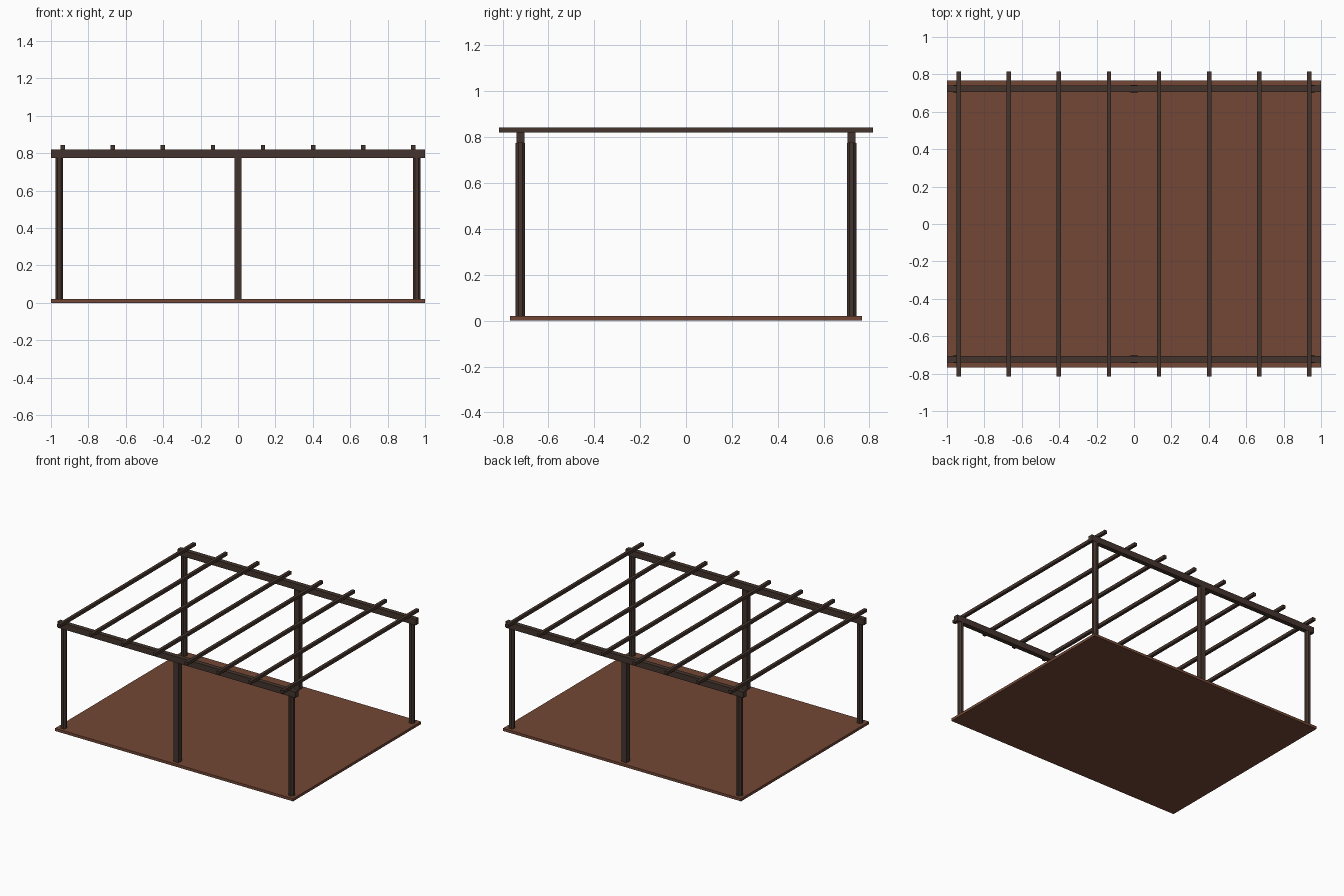
import bpy, math

if "Cube" in bpy.data.objects:
    bpy.data.objects.remove(bpy.data.objects["Cube"])


def material(name, color):
    m = bpy.data.materials.new(name)
    m.diffuse_color = (*color, 1)
    m.use_nodes = True
    m.node_tree.nodes["Principled BSDF"].inputs["Base Color"].default_value = m.diffuse_color
    return m


deck_wood = material("reddish_deck_wood", (0.168, 0.064, 0.037))
dark_wood = material("dark_frame_wood", (0.060, 0.036, 0.027))


def finish(o, name, mat):
    o.name = name
    o.data.materials.append(mat)
    return o


def box(name, center, size, mat):
    bpy.ops.mesh.primitive_cube_add(size=1, location=center)
    o = bpy.context.object
    o.scale = size
    bpy.ops.object.transform_apply(location=False, rotation=False, scale=True)
    return finish(o, name, mat)


def octagonal_post(name, x, y, z0, z1, width):
    # flat sides face x and y
    bpy.ops.mesh.primitive_cylinder_add(
        vertices=8, radius=width / 2 / math.cos(math.pi / 8), depth=z1 - z0,
        location=(x, y, (z0 + z1) / 2), rotation=(0, 0, math.pi / 8))
    return finish(bpy.context.object, name, dark_wood)


# Floor
box("deck", (0, 0, 0.01), (2, 1.535, 0.02), deck_wood)

# Posts and long beams, front and back
for side, s in (("front", -1), ("back", 1)):
    y = s * 0.722
    for end, e in (("left", -1), ("right", 1)):
        octagonal_post(f"{side}_{end}_post", e * 0.956, y, 0.02, 0.775, 0.042)
    box(f"{side}_middle_post", (0, y, 0.3975), (0.04, 0.042, 0.755), dark_wood)
    box(f"{side}_beam", (0, y, 0.797), (2, 0.035, 0.046), dark_wood)

# Rafters across the beams
for i in range(8):
    x = -0.937 + i * 1.874 / 7
    box(f"rafter_{i + 1}", (x, 0, 0.8315), (0.023, 1.63, 0.023), dark_wood)
